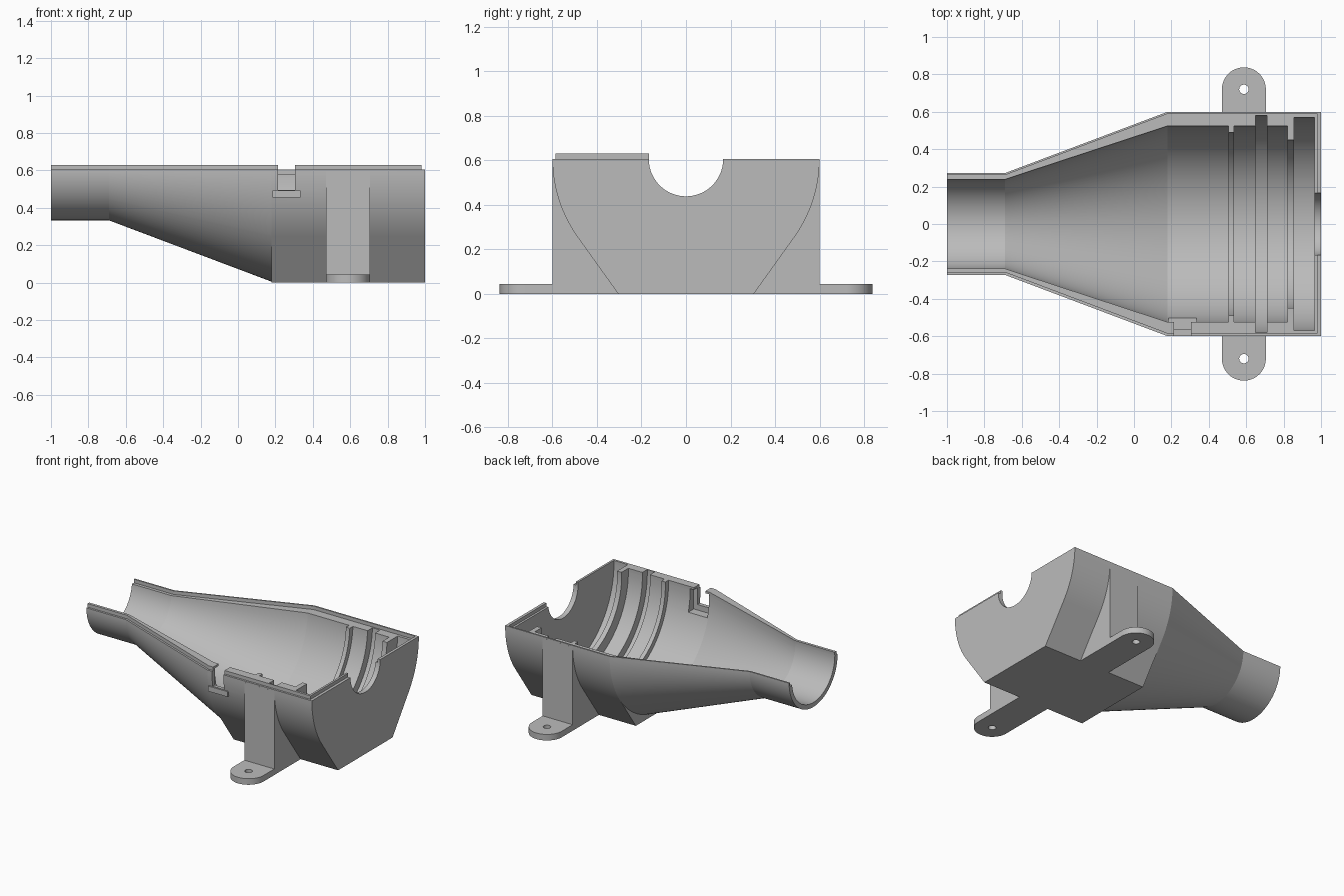
import bpy
import bmesh
from math import sin, cos, acos, atan2, hypot, pi, radians

if "Cube" in bpy.data.objects:
    bpy.data.objects.remove(bpy.data.objects["Cube"])

AXIS = 0.605      # height of the split plane and funnel axis
R = 0.6           # outer radius of the wide end
FOOT = 0.305      # half width of the flat base

grey = bpy.data.materials.new("plain_grey")
grey.use_nodes = True
grey.diffuse_color = (0.5, 0.5, 0.5, 1)
grey.node_tree.nodes["Principled BSDF"].inputs["Base Color"].default_value = (0.5, 0.5, 0.5, 1)


def finish(bm, name):
    bmesh.ops.recalc_face_normals(bm, faces=bm.faces)
    mesh = bpy.data.meshes.new(name)
    bm.to_mesh(mesh)
    bm.free()
    mesh.materials.append(grey)
    ob = bpy.data.objects.new(name, mesh)
    bpy.context.collection.objects.link(ob)
    return ob


def loft(name, rings):
    bm = bmesh.new()
    rows = [[bm.verts.new(p) for p in ring] for ring in rings]
    n = len(rows[0])
    for a, b in zip(rows, rows[1:]):
        for i in range(n):
            j = (i + 1) % n
            bm.faces.new((a[i], a[j], b[j], b[i]))
    bm.faces.new(rows[0])
    bm.faces.new(rows[-1])
    bmesh.ops.remove_doubles(bm, verts=bm.verts, dist=1e-5)
    return finish(bm, name)


def prism(name, outline, z0, z1):
    return loft(name, [[(x, y, z) for x, y in outline] for z in (z0, z1)])


def box(name, x0, x1, y0, y1, z0, z1):
    return prism(name, [(x0, y0), (x1, y0), (x1, y1), (x0, y1)], z0, z1)


def revolve(name, profile, n=128):
    return loft(name, [[(x, r * sin(2 * pi * i / n), AXIS - r * cos(2 * pi * i / n))
                        for i in range(n)] for x, r in profile])


def boolean(target, tool, mode):
    mod = target.modifiers.new(mode, 'BOOLEAN')
    mod.object = tool
    mod.operation = mode
    mod.solver = 'EXACT'
    bpy.context.view_layer.objects.active = target
    bpy.ops.object.modifier_apply(modifier=mod.name)


# Lower half shell: round funnel, then a wide end with a flat base
corner = atan2(FOOT, AXIS)
tangent = corner + acos(R / hypot(FOOT, AXIS))


def base_radius(t):
    t = abs(t)
    if t <= corner + 1e-6:
        return AXIS / cos(t)
    return R / cos(tangent - t) if t < tangent else R


angles = sorted([pi * (i / 64 - 0.5) for i in range(65)]
                + [s * a for s in (-1, 1) for a in (corner, tangent)])


def section(x, radius):
    return [(x, radius(t) * sin(t), AXIS - radius(t) * cos(t)) for t in angles]


shell = loft("funnel_shell", [section(-1, lambda t: 0.272), section(-0.69, lambda t: 0.272),
                              section(0.18, lambda t: R), section(0.18, base_radius),
                              section(1, base_radius)])

# Mounting columns and rounded feet
MID, HALF = 0.5875, 0.1175
arc = [(MID + HALF * cos(pi * i / 24), 0.72 + HALF * sin(pi * i / 24)) for i in range(25)]
feet = prism("mounting_feet", arc + [(2 * MID - x, -y) for x, y in arc], 0, 0.043)
column = box("mounting_column", MID - HALF, MID + HALF, -R, R, 0.02, 0.595)
pad = box("slot_pad", 0.185, 0.335, -0.598, -0.55, 0.455, 0.492)
extras = [feet, column, pad]
for part in extras:
    boolean(shell, part, 'UNION')


# Rim: raised lip on the front half, matching recess on the back half
def rim_outline(start, side, gap):
    return [(start, 0), (start, side * (0.272 - gap)), (-0.69, side * (0.272 - gap)),
            (0.18, side * (R - gap)), (0.98, side * (R - gap)), (0.98, 0)]


lip = prism("rim_lip", rim_outline(-1, -1, 0.014), AXIS - 0.001, 0.63)
recess = prism("rim_recess_cutter", rim_outline(-1.1, 1, 0.011), 0.58, 0.8)

# Interior with ribs, grooves and the round opening in the end wall
cavity = revolve("cavity_cutter", [
    (-1.1, 0.24), (-0.69, 0.24), (0.18, 0.525),
    (0.505, 0.525), (0.505, 0.49), (0.535, 0.49), (0.535, 0.525),
    (0.65, 0.525), (0.65, 0.58), (0.71, 0.58), (0.71, 0.525),
    (0.82, 0.525), (0.82, 0.45), (0.855, 0.45), (0.855, 0.57),
    (0.965, 0.57), (0.965, 0.167), (1.1, 0.167)])

# Latch slot in the front wall, wider on the inside
slot = box("slot_cutter", 0.215, 0.305, -0.7, -0.45, 0.495, 0.8)
pocket = box("pocket_cutter", 0.185, 0.335, -0.565, -0.4, 0.456, 0.615)

cutters = [recess, cavity, slot, pocket]
for cutter in cutters:
    boolean(shell, cutter, 'DIFFERENCE')
for cutter in (cavity, slot, pocket):
    boolean(lip, cutter, 'DIFFERENCE')

# Screw holes
for y in (-0.72, 0.72):
    ring = [(MID + 0.025 * cos(pi * i / 16), y + 0.025 * sin(pi * i / 16)) for i in range(32)]
    hole = prism("screw_hole_cutter", ring, -0.1, 0.1)
    boolean(shell, hole, 'DIFFERENCE')
    cutters.append(hole)

for helper in extras + cutters:
    bpy.data.objects.remove(helper)

for ob in (shell, lip):
    bpy.ops.object.select_all(action='DESELECT')
    ob.select_set(True)
    bpy.context.view_layer.objects.active = ob
    bpy.ops.object.shade_smooth_by_angle(angle=radians(15))
